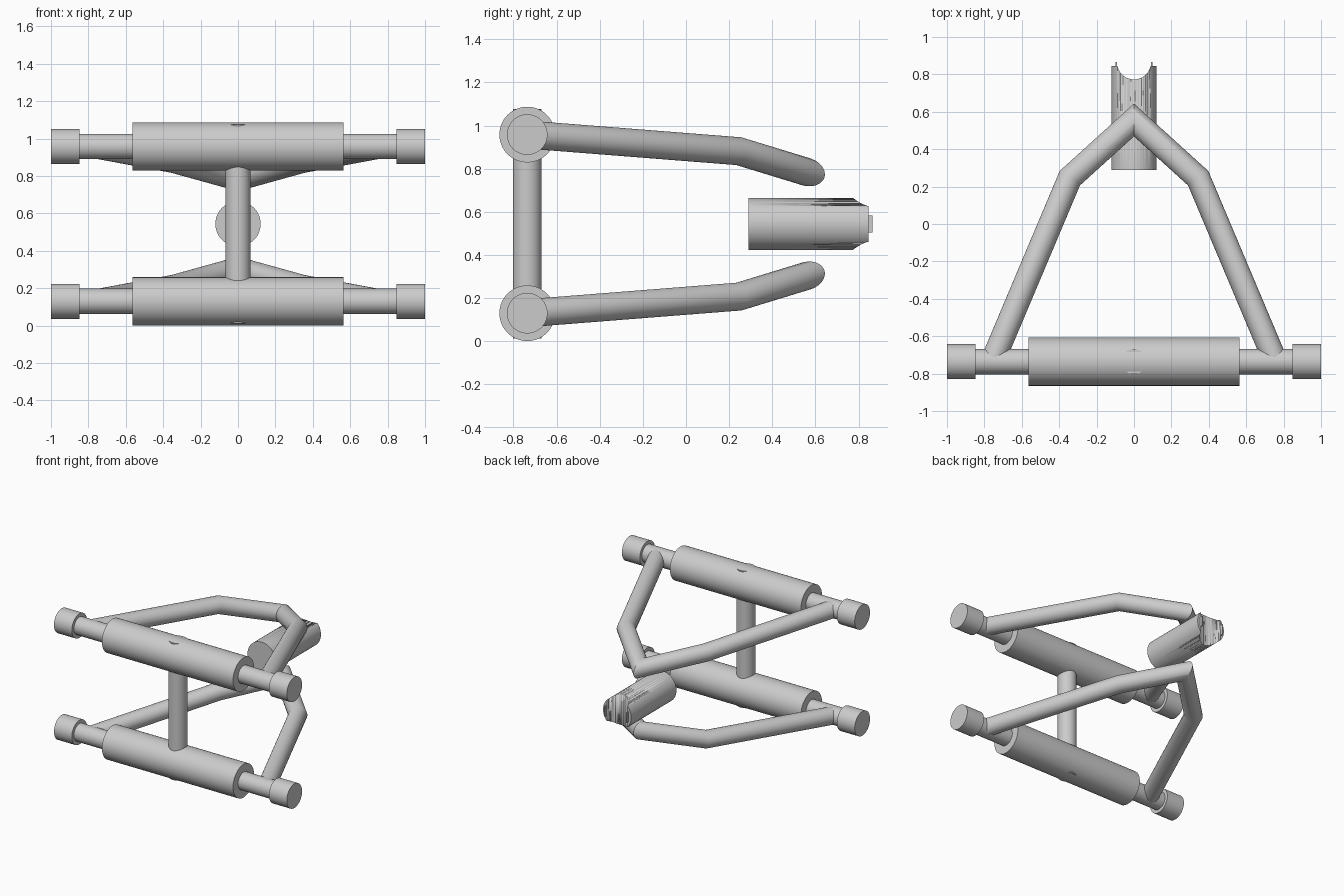
import bpy, bmesh, math
from mathutils import Vector

if "Cube" in bpy.data.objects:
    bpy.data.objects.remove(bpy.data.objects["Cube"])

Y_AXLE, Z_LOW, Z_HIGH = -0.736, 0.13, 0.958
Z_MID = (Z_LOW + Z_HIGH) / 2


def smooth(ob):
    bpy.ops.object.select_all(action='DESELECT')
    ob.select_set(True)
    bpy.context.view_layer.objects.active = ob
    bpy.ops.object.shade_smooth_by_angle(angle=math.radians(30))


def sweep(name, points, radius, sides=48):
    """Round tube along a path with true mitred corners and closed ends."""
    pts = [Vector(p) for p in points]
    dirs = [(b - a).normalized() for a, b in zip(pts, pts[1:])]
    u = dirs[0].orthogonal().normalized()
    v = dirs[0].cross(u)
    ring = []
    for i in range(sides):
        a = 2 * math.pi * i / sides
        ring.append(pts[0] + radius * (math.cos(a) * u + math.sin(a) * v))
    bm = bmesh.new()
    rings = [[bm.verts.new(p) for p in ring]]
    for i, d in enumerate(dirs):
        n = (d + dirs[i + 1]).normalized() if i + 1 < len(dirs) else d
        ring = [p + d * ((pts[i + 1] - p).dot(n) / d.dot(n)) for p in ring]
        rings.append([bm.verts.new(p) for p in ring])
    for r0, r1 in zip(rings, rings[1:]):
        for j in range(sides):
            k = (j + 1) % sides
            bm.faces.new((r0[j], r0[k], r1[k], r1[j]))
    bm.faces.new(rings[0])
    bm.faces.new(rings[-1])
    bmesh.ops.recalc_face_normals(bm, faces=bm.faces)
    mesh = bpy.data.meshes.new(name)
    bm.to_mesh(mesh)
    bm.free()
    ob = bpy.data.objects.new(name, mesh)
    bpy.context.collection.objects.link(ob)
    smooth(ob)
    return ob


# Upper and lower frames: axle, sleeve, end caps and bent arm
for level, z, s in (("lower", Z_LOW, 1), ("upper", Z_HIGH, -1)):
    def along_x(part, x0, x1, r):
        sweep(f"{level}_{part}", [(x0, Y_AXLE, z), (x1, Y_AXLE, z)], r, 64)

    along_x("axle", -0.9, 0.9, 0.068)
    along_x("sleeve", -0.563, 0.563, 0.129)
    along_x("left_end_cap", -1.0, -0.847, 0.094)
    along_x("right_end_cap", 0.847, 1.0, 0.094)

    half = [(0.757, Y_AXLE, z), (0.343, 0.245, z + s * 0.077), (0, 0.556, z + s * 0.172)]
    mirrored = [(-x, y, h) for x, y, h in reversed(half[:2])]
    sweep(f"{level}_arm", half + mirrored, 0.065)

# Vertical strut, just showing through both sleeves
sweep("strut", [(0, Y_AXLE, Z_LOW - 0.118), (0, Y_AXLE, Z_HIGH + 0.118)], 0.067)

# Rear pivot barrel with a round saddle notch
barrel = sweep("pivot_barrel", [(0, 0.29, Z_MID), (0, 0.845, Z_MID)], 0.121, 96)
cutter = sweep("notch_cutter", [(0, 0.863, Z_MID - 0.3), (0, 0.863, Z_MID + 0.3)], 0.09, 96)
cutter.hide_render = True
mod = barrel.modifiers.new("notch", 'BOOLEAN')
mod.operation, mod.solver, mod.object = 'DIFFERENCE', 'EXACT', cutter
bpy.context.view_layer.objects.active = barrel
bpy.ops.object.modifier_move_to_index(modifier="notch", index=0)
bpy.ops.object.modifier_apply(modifier="notch")
bpy.data.objects.remove(cutter)

# Thin lips on both sides of the notch
for side, sx in (("left", -1), ("right", 1)):
    bpy.ops.mesh.primitive_cube_add(size=1, location=(sx * 0.094, 0.85, Z_MID))
    lip = bpy.context.object
    lip.name = f"{side}_notch_lip"
    lip.scale = (0.008, 0.03, 0.08)
